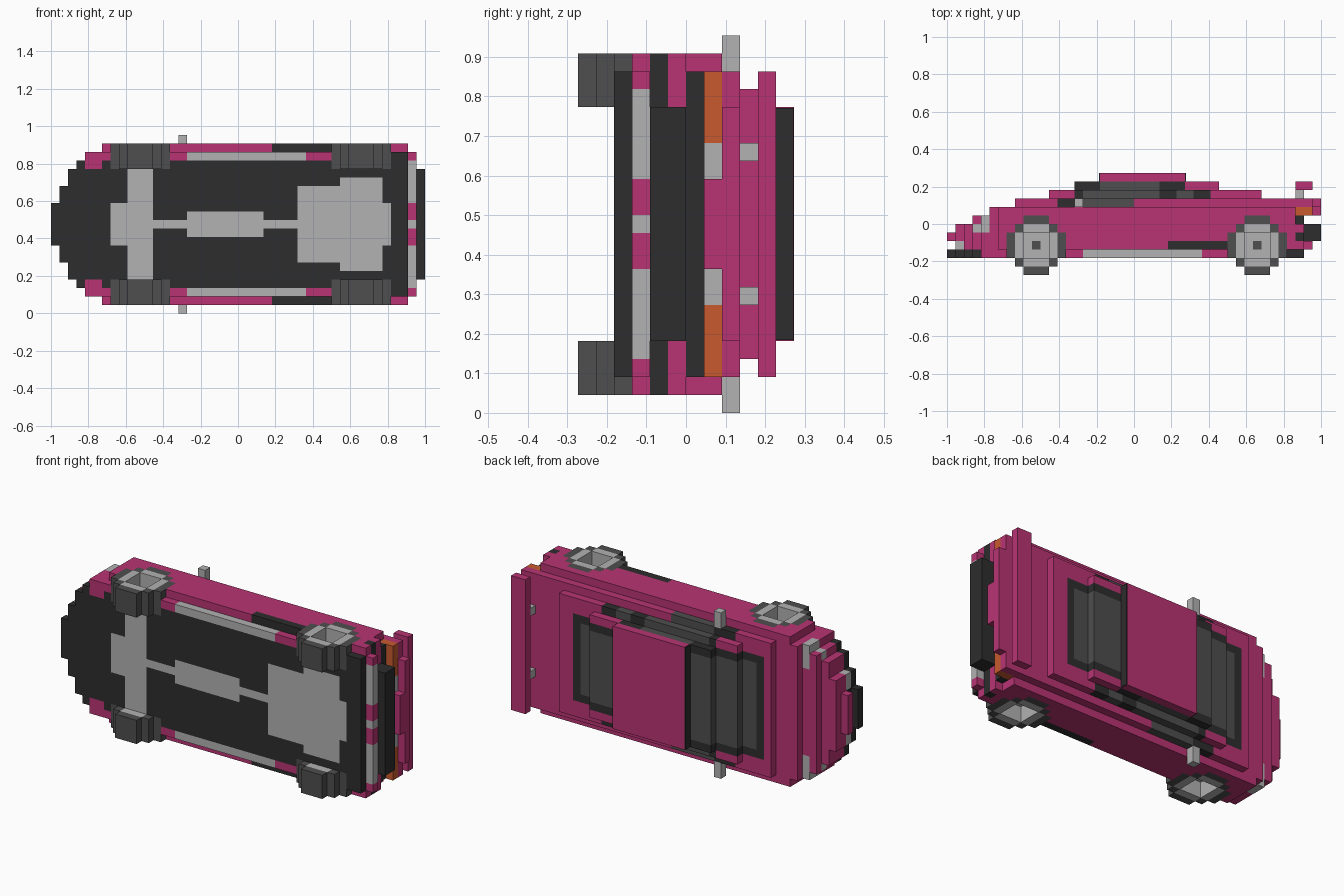
import bpy, bmesh
from mathutils import Vector

cube = bpy.data.objects.get("Cube")
if cube:
    bpy.data.objects.remove(cube, do_unlink=True)

U = 1 / 22                 # size of one block
MID = 10                   # middle block row across the car


def lin(c):
    c /= 255
    return c / 12.92 if c <= 0.04045 else ((c + 0.055) / 1.055) ** 2.4


def material(name, rgb):
    m = bpy.data.materials.new(name)
    m.use_nodes = True
    col = (*[lin(c) for c in rgb], 1)
    m.diffuse_color = col
    bsdf = m.node_tree.nodes["Principled BSDF"]
    bsdf.inputs["Base Color"].default_value = col
    bsdf.inputs["Roughness"].default_value = 0.8
    return m


MATS = {
    "pink": material("pink paint", (184, 52, 115)),
    "grey": material("light grey", (178, 178, 178)),
    "black": material("black trim", (45, 45, 45)),
    "char": material("charcoal", (78, 78, 78)),
    "orange": material("orange lamp", (200, 90, 46)),
}
cells = {}                 # block position -> (part name, colour)


def fill(part, col, i, j, h):
    """Fill inclusive ranges: i along the car, j upward, h outward on both sides."""
    for a in range(i[0], i[1] + 1):
        for b in range(j[0], j[1] + 1):
            for c in range(h[0], h[1] + 1):
                for k in {MID - c, MID + c}:
                    if col:
                        cells[a, b, k] = (part, col)
                    else:
                        cells.pop((a, b, k), None)


# Body shell: each layer has a start, an end and a half width; the nose tapers
NOSE = [2, 4, 6, 7, 8, 8]
LAYERS = {2: (0, 41, 8), 3: (1, 41, 9), 4: (0, 41, 9), 5: (1, 41, 9),
          6: (3, 40, 9), 7: (5, 40, 9), 8: (8, 42, 8), 9: (12, 36, 7),
          10: (15, 31, 6), 11: (18, 27, 6)}
for j, (start, end, half) in LAYERS.items():
    for i in range(start, end + 1):
        w = min(half, NOSE[i] if i < len(NOSE) else half)
        fill("body", "pink", (i, i), (j, j), (0, w))
fill("body", "pink", (43, 43), (8, 8), (0, 6))

# Floor pan, front lip and side skirts
for i in range(42):
    w = min(7, NOSE[i] if i < len(NOSE) else 7)
    if i in (4, 5):
        w = 6
    fill("floor_pan", "black", (i, i), (2, 2), (0, w))
fill("floor_pan", "black", (40, 41), (2, 2), (0, 8))
fill("side_skirt", "grey", (16, 29), (2, 2), (8, 8))
fill("side_vent", "black", (26, 32), (3, 3), (9, 9))

# Drivetrain under the floor
for i0, i1, w in [(7, 8, 2), (9, 11, 6), (12, 15, 0), (16, 24, 1),
                  (25, 28, 0), (29, 33, 4), (34, 38, 5), (39, 39, 2)]:
    fill("drivetrain", "grey", (i0, i1), (2, 2), (0, w))

# Nose: grille, fog lamps and headlights
fill("grille", "black", (1, 1), (3, 3), (0, 2))
fill("fog_lamp", "grey", (1, 1), (3, 3), (3, 4))
fill("headlight", "grey", (3, 3), (5, 5), (5, 7))
fill("headlight", "grey", (4, 4), (5, 6), (6, 8))

# Tail: lamps, bumper and lower panel
fill("tail_panel", "black", (41, 41), (6, 6), (0, 8))
fill("body", "pink", (41, 43), (7, 7), (0, 2))
fill("reverse_lamp", "grey", (41, 42), (7, 7), (3, 4))
fill("tail_lamp", "orange", (41, 42), (7, 7), (5, 8))
fill("rear_bumper", "black", (41, 41), (4, 4), (0, 9))
fill("rear_bumper", "black", (42, 43), (4, 5), (0, 6))
fill("rear_plate", "grey", (42, 42), (3, 3), (0, 7))
fill("rear_valance", "pink", (42, 42), (3, 3), (1, 2))
fill("rear_valance", "pink", (42, 42), (3, 3), (8, 8))

# Spoiler on two posts
fill("spoiler", "pink", (41, 42), (10, 10), (0, 8))
fill("spoiler_post", "grey", (41, 41), (9, 9), (4, 4))

# Side windows
fill("window_frame", "black", (15, 27), (10, 10), (6, 6))
fill("window_frame", "black", (15, 23), (9, 9), (7, 7))
fill("window_frame", "black", (24, 27), (9, 9), (7, 7))
fill("window_frame", "black", (28, 30), (9, 9), (7, 7))
fill("window_frame", "black", (13, 15), (8, 8), (8, 8))
fill("side_window", "char", (16, 24), (9, 10), (6, 7))
cells_to_trim = [p for p in cells if p[1] == 10 and abs(p[2] - MID) == 7]
for p in cells_to_trim:                      # upper window row sits one block in
    if p[0] < 40:
        del cells[p]
fill("side_window", "char", (27, 28), (9, 9), (7, 7))
fill("side_window", "char", (16, 21), (8, 8), (8, 8))

# Windscreen and rear window, stepped down from the roof
for i0, i1, j in [(15, 17, 10), (12, 14, 9), (9, 11, 8)]:
    fill("window_frame", "black", (i0, i1), (j, j), (0, 6))
    fill("windscreen", "char", (max(i0, 10), i1), (j, j), (0, 5))
for i0, i1, j in [(28, 31, 10), (32, 34, 9)]:
    fill("window_frame", "black", (i0, i1), (j, j), (0, 5))
    fill("rear_window", "char", (i0, min(i1, 33)), (j, j), (0, 4))

# Door mirrors
fill("mirror", "grey", (15, 15), (8, 8), (9, 10))

# Wheels: stepped round tyre, rim with a deep dish, dark hub
for name, ci in (("front", 10), ("rear", 36)):
    for dj in range(-3, 4):
        t = {0: 3, 1: 3, 2: 2, 3: 1}[abs(dj)]
        fill(name + "_tyres", "char", (ci - t, ci + t), (3 + dj, 3 + dj), (7, 9))
        if abs(dj) < 3:
            r = 2 if abs(dj) < 2 else 1
            fill(name + "_rims", "grey", (ci - r, ci + r), (3 + dj, 3 + dj), (7, 9))
    fill("", None, (ci - 1, ci + 1), (2, 4), (8, 9))
    fill(name + "_hubs", "char", (ci, ci), (3, 3), (7, 7))

# Turn the blocks of each part into one surface, keeping only outer faces
DIRS = [Vector(d) for d in ((1, 0, 0), (-1, 0, 0), (0, 1, 0),
                            (0, -1, 0), (0, 0, 1), (0, 0, -1))]
ORIGIN = Vector((-22, -6, 0))


def add_object(name, col, bm):
    me = bpy.data.meshes.new(name)
    bm.to_mesh(me)
    bm.free()
    me.materials.append(MATS[col])
    ob = bpy.data.objects.new(name, me)
    bpy.context.collection.objects.link(ob)


def build(name, col, positions):
    bm = bmesh.new()
    for p in positions:
        centre = Vector(p) + Vector((0.5, 0.5, 0.5)) + ORIGIN
        for d in DIRS:
            if tuple(int(a + b) for a, b in zip(p, d)) in cells:
                continue
            u = Vector((d.y, d.z, d.x))
            v = d.cross(u)
            bm.faces.new([bm.verts.new((centre + (d + u * s + v * t) / 2) * U)
                          for s, t in ((-1, -1), (1, -1), (1, 1), (-1, 1))])
    bmesh.ops.remove_doubles(bm, verts=bm.verts, dist=U / 50)
    bmesh.ops.dissolve_limit(bm, angle_limit=0.02, verts=bm.verts, edges=bm.edges)
    add_object(name, col, bm)


parts = {}
for p, key in cells.items():
    parts.setdefault(key, []).append(p)
for (name, col), positions in parts.items():
    build(name, col, positions)

# Thin black trim on the front and rear edges of the roof
for name, x in (("roof_trim_front", 17.95), ("roof_trim_rear", 28.05)):
    bm = bmesh.new()
    bmesh.ops.create_cube(bm, size=1)
    bmesh.ops.scale(bm, vec=(0.1 * U, 0.98 * U, 12.9 * U), verts=bm.verts)
    bmesh.ops.translate(bm, vec=(Vector((x, 11.49, 10.5)) + ORIGIN) * U, verts=bm.verts)
    add_object(name, "black", bm)
